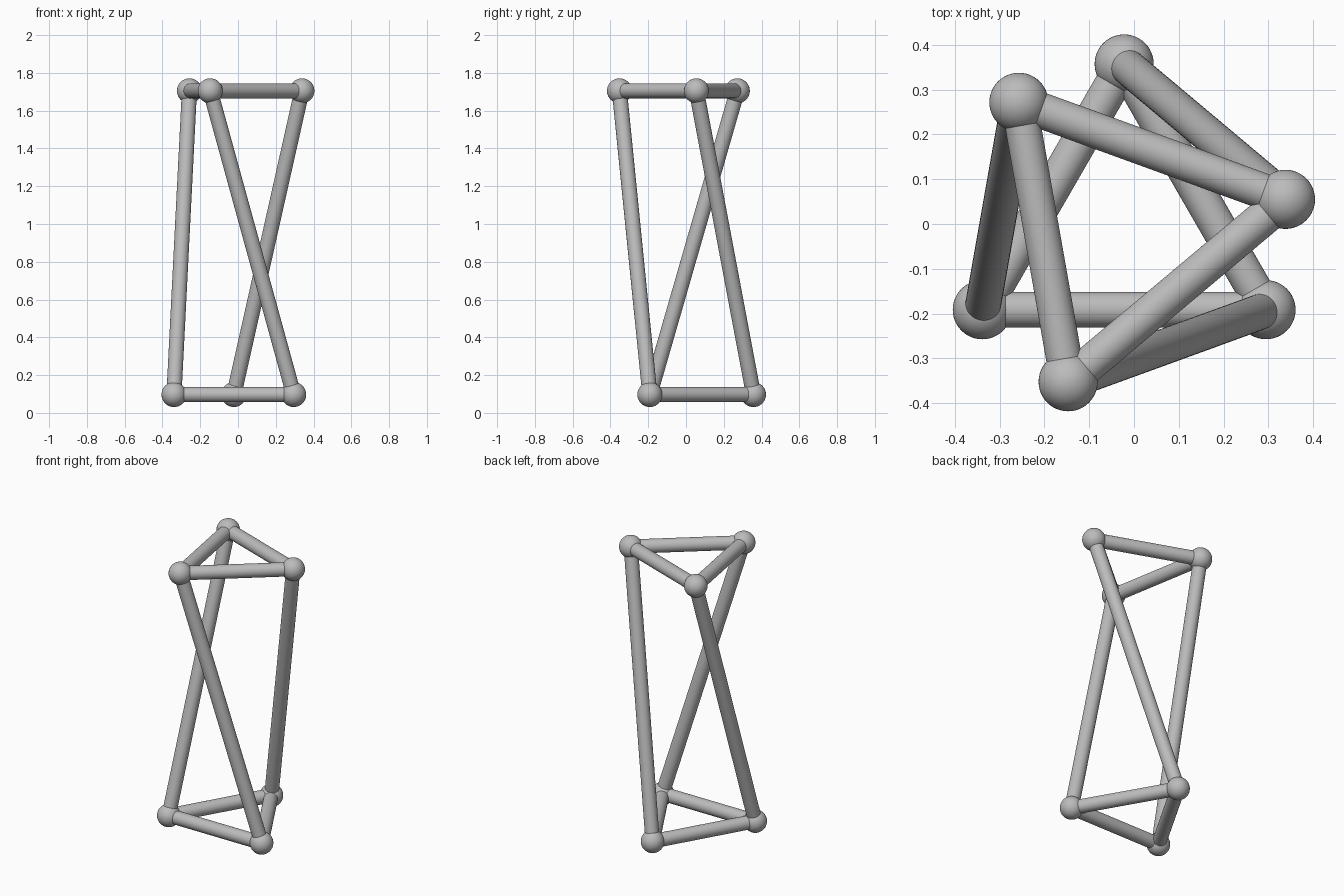
import bpy
import math
from mathutils import Vector

if "Cube" in bpy.data.objects:
    bpy.data.objects.remove(bpy.data.objects["Cube"])

# Twisted triangular prism frame: ball joints joined by round bars
CENTRE_X, CENTRE_Y = -0.022, -0.0085
RING_RADIUS = 0.366
BOTTOM_Z, TOP_Z = 0.097, 1.705
TWIST = -80
BALL_RADIUS, BAR_RADIUS = 0.066, 0.04

grey = bpy.data.materials.new("grey")
grey.diffuse_color = (0.5, 0.5, 0.5, 1)
grey.use_nodes = True
grey.node_tree.nodes["Principled BSDF"].inputs["Base Color"].default_value = grey.diffuse_color


def finish(name):
    obj = bpy.context.object
    obj.name = name
    obj.data.materials.append(grey)
    bpy.ops.object.shade_smooth_by_angle(angle=math.radians(40))
    return obj


def ball(name, point):
    bpy.ops.mesh.primitive_uv_sphere_add(segments=48, ring_count=24,
                                         radius=BALL_RADIUS, location=point)
    finish(name)


def bar(name, a, b):
    axis = b - a
    bpy.ops.mesh.primitive_cylinder_add(vertices=48, radius=BAR_RADIUS,
                                        depth=axis.length, location=(a + b) / 2)
    obj = finish(name)
    obj.rotation_euler = axis.to_track_quat('Z', 'Y').to_euler()


def ring(start, z):
    angles = [math.radians(start + 120 * i) for i in range(3)]
    return [Vector((CENTRE_X + RING_RADIUS * math.cos(t),
                    CENTRE_Y + RING_RADIUS * math.sin(t), z)) for t in angles]


bottom = ring(90, BOTTOM_Z)
top = ring(90 + TWIST, TOP_Z)

# Ball joints and the two horizontal triangles
for label, points in (("bottom", bottom), ("top", top)):
    for i in range(3):
        ball(f"{label}_joint_{i + 1}", points[i])
        bar(f"{label}_bar_{i + 1}", points[i], points[(i + 1) % 3])

# Leaning struts between the triangles
for i in range(3):
    bar(f"strut_{i + 1}", bottom[i], top[i])
